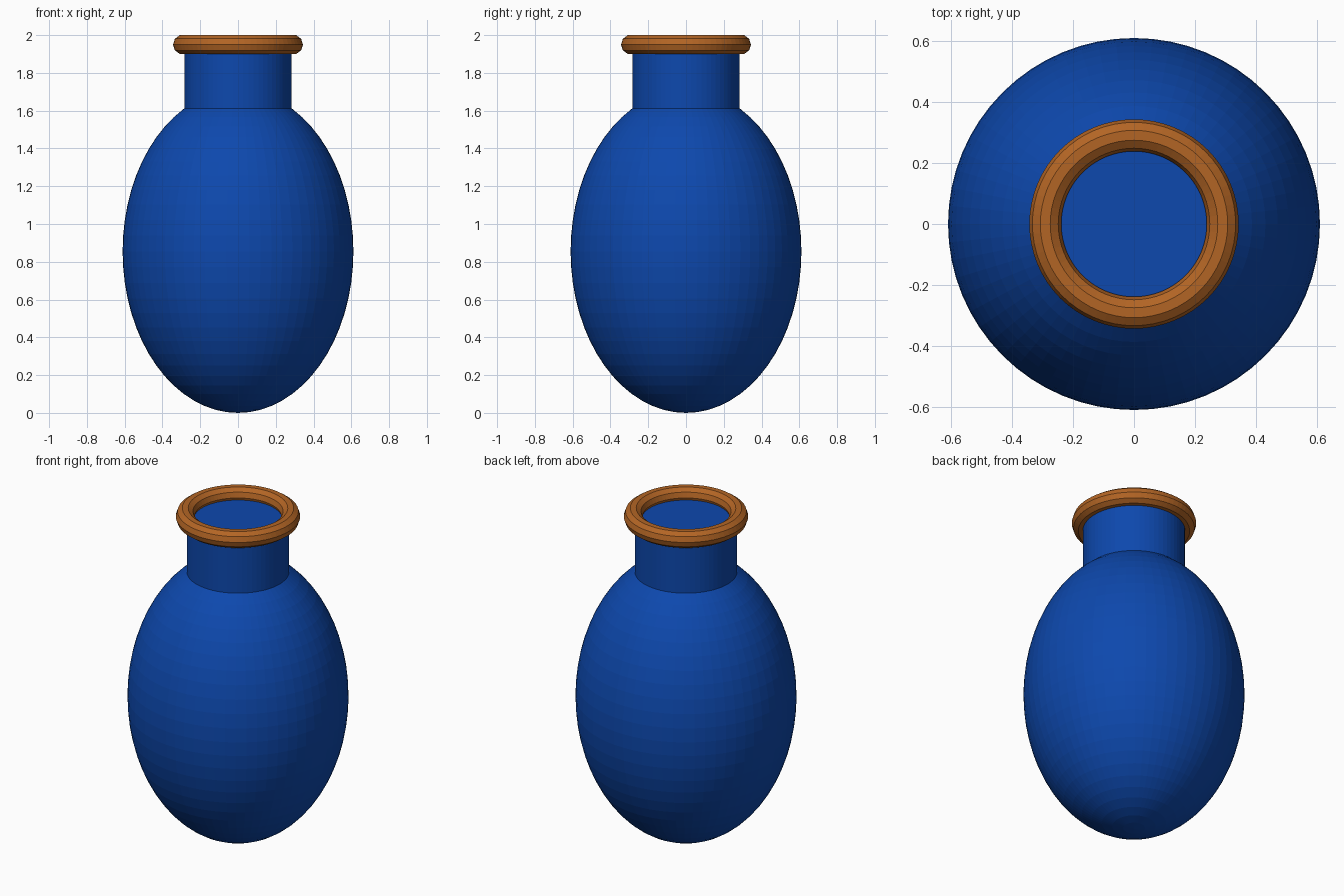
import bpy, bmesh, math

if "Cube" in bpy.data.objects:
    bpy.data.objects.remove(bpy.data.objects["Cube"])


def material(name, rgb):
    m = bpy.data.materials.new(name)
    m.diffuse_color = (*rgb, 1)
    m.use_nodes = True
    m.node_tree.nodes["Principled BSDF"].inputs["Base Color"].default_value = m.diffuse_color
    return m


blue = material("cobalt blue", (0.004, 0.065, 0.42))
copper = material("copper brown", (0.45, 0.13, 0.018))


def finish(name, mat):
    ob = bpy.context.object
    ob.name = ob.data.name = name
    ob.data.materials.append(mat)
    bpy.ops.object.transform_apply(location=True, rotation=True, scale=True)
    return ob


# Egg-shaped body
bpy.ops.mesh.primitive_uv_sphere_add(segments=64, ring_count=32, radius=1, location=(0, 0, 0.855))
bpy.context.object.scale = (0.611, 0.611, 0.855)
finish("body", blue)

# Capped straight neck, sunk into the body and ending inside the rim
NECK_BOTTOM, NECK_TOP = 1.55, 1.935
bpy.ops.mesh.primitive_cylinder_add(vertices=64, radius=0.283, depth=NECK_TOP - NECK_BOTTOM,
                                    location=(0, 0, (NECK_TOP + NECK_BOTTOM) / 2))
finish("neck", blue)

# Rolled rim with a ten-sided section
bpy.ops.mesh.primitive_torus_add(major_segments=64, minor_segments=10, major_radius=0.2915,
                                 minor_radius=0.0525, location=(0, 0, 1.95))
finish("rim", copper)
